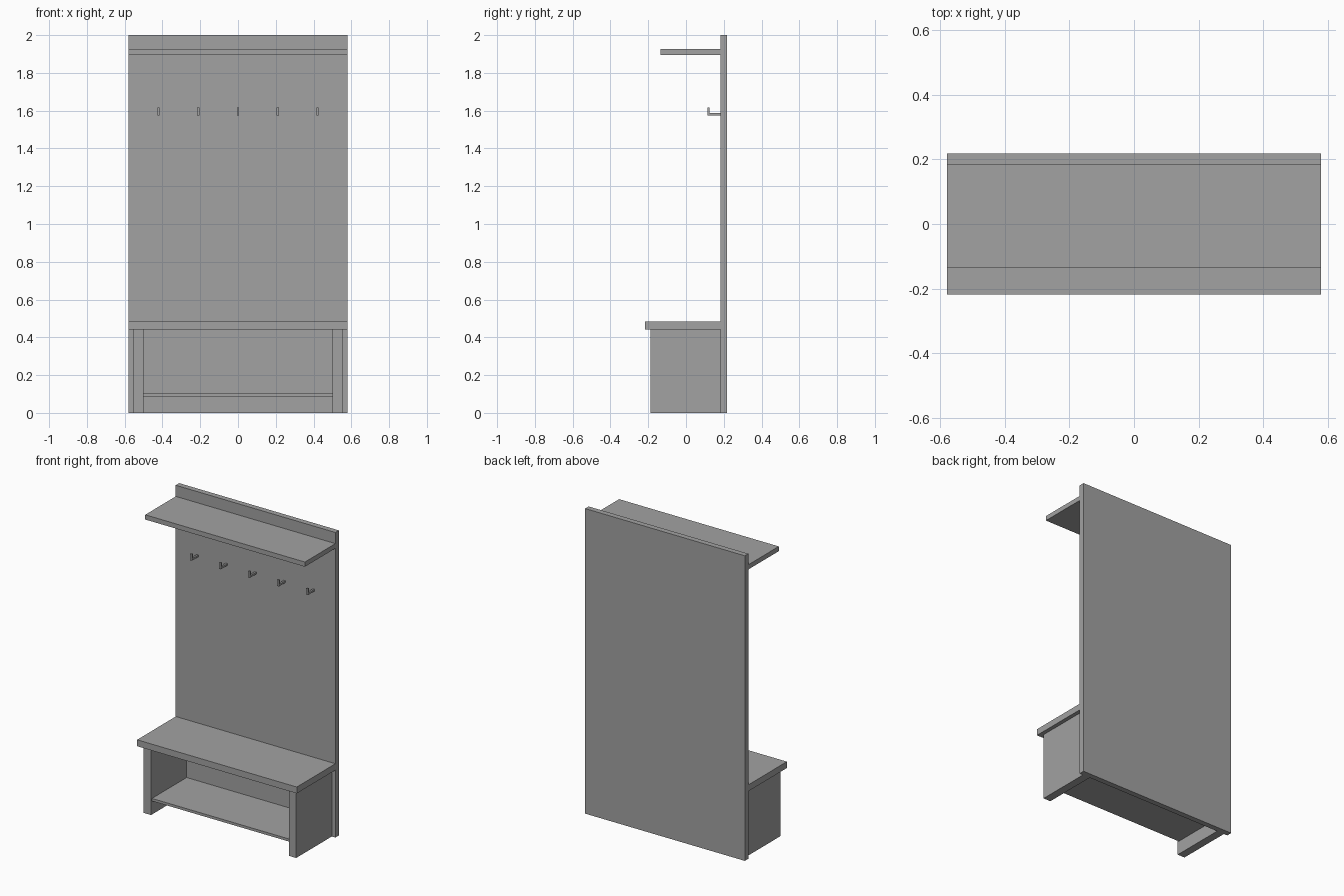
import bpy

if "Cube" in bpy.data.objects:
    bpy.data.objects.remove(bpy.data.objects["Cube"])

grey = bpy.data.materials.new("plain grey")
grey.diffuse_color = (0.36, 0.36, 0.36, 1)
grey.use_nodes = True
grey.node_tree.nodes["Principled BSDF"].inputs["Base Color"].default_value = grey.diffuse_color


def box(name, x, y, z):
    """Box from (min, max) ranges on each axis."""
    size = [b - a for a, b in (x, y, z)]
    centre = [(a + b) / 2 for a, b in (x, y, z)]
    bpy.ops.mesh.primitive_cube_add(size=1, location=centre)
    ob = bpy.context.object
    ob.name = name
    ob.scale = size
    bpy.ops.object.transform_apply(location=False, rotation=False, scale=True)
    ob.data.materials.append(grey)
    return ob


W = 0.579      # half width
FRONT = -0.218
WALL = 0.182   # front face of the back panel

# Back panel, top shelf and bench seat
box("back_panel", (-W, W), (WALL, 0.218), (0, 2))
box("top_shelf", (-W, W), (-0.134, WALL), (1.896, 1.927))
box("seat", (-W, W), (FRONT, WALL), (0.442, 0.484))

# Bench side panels
for side, x in (("left", (-0.553, -0.5)), ("right", (0.5, 0.553))):
    box(side + "_bench_side", x, (-0.187, WALL), (0, 0.442))

# Shoe shelf between the sides
box("shoe_shelf", (-0.5, 0.5), (-0.177, WALL), (0.088, 0.105))

# Row of five coat hooks: a flat arm with an upturned tip
for i in range(5):
    cx = (i - 2) * 0.2105
    x = (cx - 0.0063, cx + 0.0063)
    box(f"hook_arm_{i + 1}", x, (0.124, WALL), (1.575, 1.587))
    box(f"hook_tip_{i + 1}", x, (0.114, 0.124), (1.575, 1.617))
